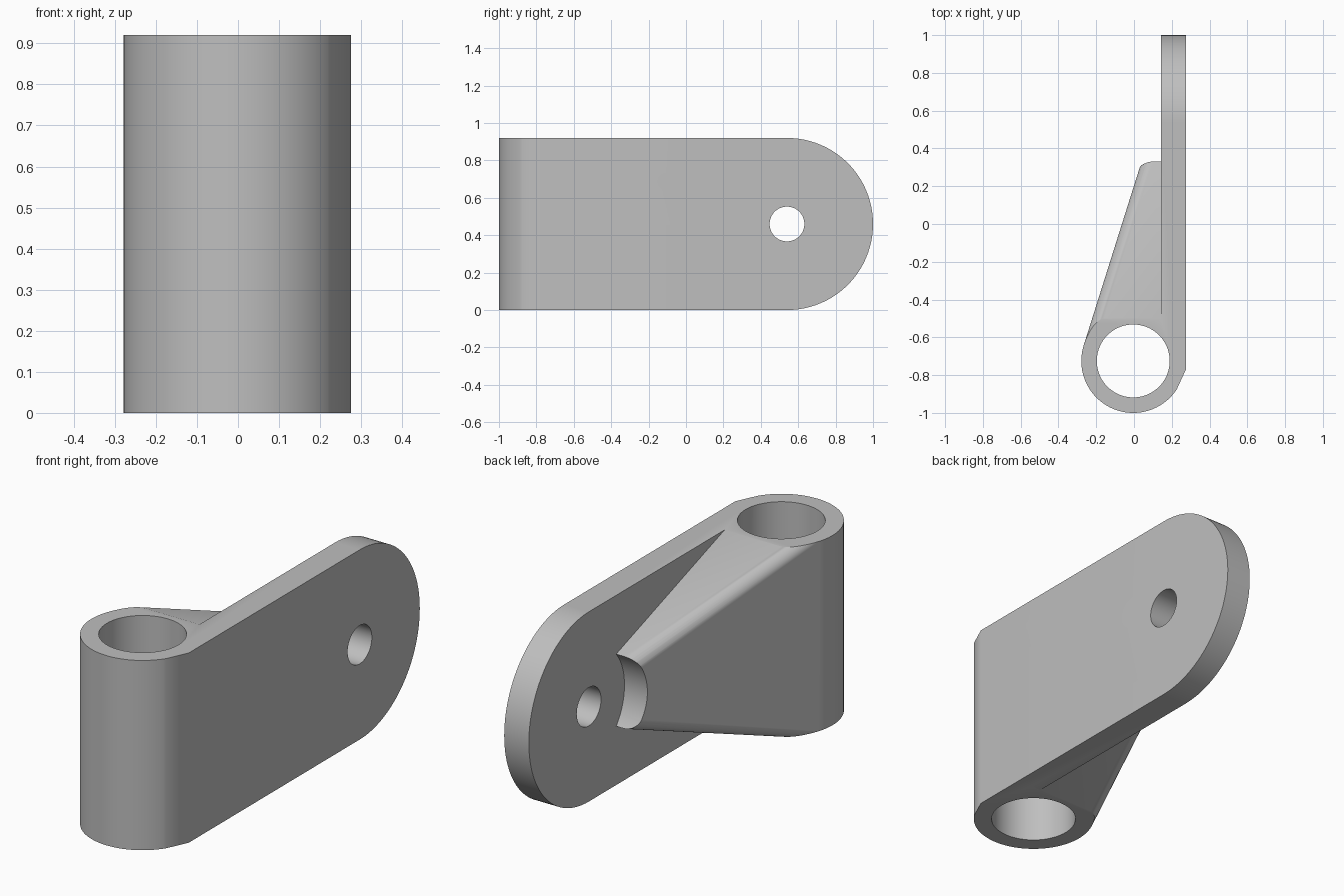
import bpy, bmesh, math
from mathutils import Vector

old = bpy.data.objects.get("Cube")
if old:
    bpy.data.objects.remove(old, do_unlink=True)

HEIGHT = 0.92
MID = HEIGHT / 2
TUBE_X, TUBE_Y, TUBE_R, BORE_R = -0.004, -0.725, 0.275, 0.193
PLATE_IN, PLATE_OUT = 0.143, 0.275
PIN_Y, PIN_R, CLEAR_R = 0.54, 0.093, 0.273
SLOPE_Y, SLOPE = -0.5, 0.343
RUN = 0.315            # sideways lean of the gusset wall

metal = bpy.data.materials.new("plain grey")
metal.use_nodes = True
grey = (0.52, 0.52, 0.52, 1)
metal.diffuse_color = grey
metal.node_tree.nodes["Principled BSDF"].inputs["Base Color"].default_value = grey


def arc(cx, cy, r, start, end, n):
    """Points on an arc, angles in degrees."""
    steps = [math.radians(start + (end - start) * i / n) for i in range(n + 1)]
    return [(cx + r * math.cos(a), cy + r * math.sin(a)) for a in steps]


def prism(points, direction):
    """Solid made by extruding a closed loop of 3D points."""
    bm = bmesh.new()
    face = bm.faces.new([bm.verts.new(p) for p in points])
    ext = bmesh.ops.extrude_face_region(bm, geom=[face])["geom"]
    verts = [g for g in ext if isinstance(g, bmesh.types.BMVert)]
    bmesh.ops.translate(bm, verts=verts, vec=direction)
    bmesh.ops.recalc_face_normals(bm, faces=bm.faces)
    return bm


def make(name, bm):
    bmesh.ops.recalc_face_normals(bm, faces=bm.faces)
    mesh = bpy.data.meshes.new(name)
    bm.to_mesh(mesh)
    bm.free()
    mesh.materials.append(metal)
    obj = bpy.data.objects.new(name, mesh)
    bpy.context.collection.objects.link(obj)
    return obj


def side_prism(points, x0, x1):
    return prism([(x0, y, z) for y, z in points], (x1 - x0, 0, 0))


def combine(target, tool, operation):
    """Apply a boolean and remove the tool."""
    bpy.context.view_layer.objects.active = target
    mod = target.modifiers.new(operation, "BOOLEAN")
    mod.operation, mod.solver, mod.object = operation, "EXACT", tool
    bpy.ops.object.modifier_apply(modifier=mod.name)
    bpy.data.objects.remove(tool, do_unlink=True)


# Tube and gusset: one plan outline, the wall tangent to the tube
lean = math.degrees(math.atan(RUN))
outline = arc(TUBE_X, TUBE_Y, TUBE_R, 180 - lean, 327, 56)
tangent_x, tangent_y = outline[0]
outline += [(PLATE_OUT, -0.77), (0.2, -0.7), (0.2, 0.5),
            (tangent_x + RUN * (0.5 - tangent_y), 0.5)]
bm = prism([(x, y, 0) for x, y in outline], (0, 0, HEIGHT))

# Slope the gusset above and below
for z, sign in ((HEIGHT, 1), (0, -1)):
    bmesh.ops.bisect_plane(bm, geom=bm.verts[:] + bm.edges[:] + bm.faces[:],
                           plane_co=(0, SLOPE_Y, z), plane_no=(0, SLOPE, sign),
                           clear_outer=True)
    rim = [e for e in bm.edges if e.is_boundary]
    bmesh.ops.holes_fill(bm, edges=rim, sides=0)
bmesh.ops.recalc_face_normals(bm, faces=bm.faces)
bm.normal_update()

# Round the two ridges between slopes and wall
wall = Vector((-1, RUN, 0)).normalized()


def is_ridge(edge):
    normals = [f.normal for f in edge.link_faces]
    on_wall = any(n.dot(wall) > 0.999 for n in normals)
    on_slope = any(n.y > 0.2 and abs(n.z) > 0.8 for n in normals)
    return on_wall and on_slope


bmesh.ops.bevel(bm, geom=[e for e in bm.edges if is_ridge(e)], offset=0.06,
                segments=8, profile=0.5, affect="EDGES")
bracket = make("bracket", bm)

# Hollow end of the gusset, concentric with the pin hole
combine(bracket, make("clearance_cutter", side_prism(
    arc(PIN_Y, MID, CLEAR_R, 0, 356.25, 95), -0.5, 0.5)), "DIFFERENCE")

# Side plate with a round end
plate = [(-0.77, 0)] + arc(PIN_Y, MID, MID, -90, 90, 64) + [(-0.77, HEIGHT)]
combine(bracket, make("plate", side_prism(plate, PLATE_IN, PLATE_OUT)), "UNION")

# Pin hole and tube bore
combine(bracket, make("pin_cutter", side_prism(
    arc(PIN_Y, MID, PIN_R, 0, 354.375, 63), -0.5, 0.5)), "DIFFERENCE")
bore = [(x, y, -0.1) for x, y in arc(TUBE_X, TUBE_Y, BORE_R, 0, 356.25, 95)]
combine(bracket, make("bore_cutter", prism(bore, (0, 0, HEIGHT + 0.2))), "DIFFERENCE")

# Smooth round surfaces, crisp edges
for o in bpy.context.selected_objects:
    o.select_set(False)
bracket.select_set(True)
bpy.context.view_layer.objects.active = bracket
bpy.ops.object.shade_smooth_by_angle(angle=math.radians(25))
weighted = bracket.modifiers.new("even_shading", "WEIGHTED_NORMAL")
weighted.keep_sharp = True
